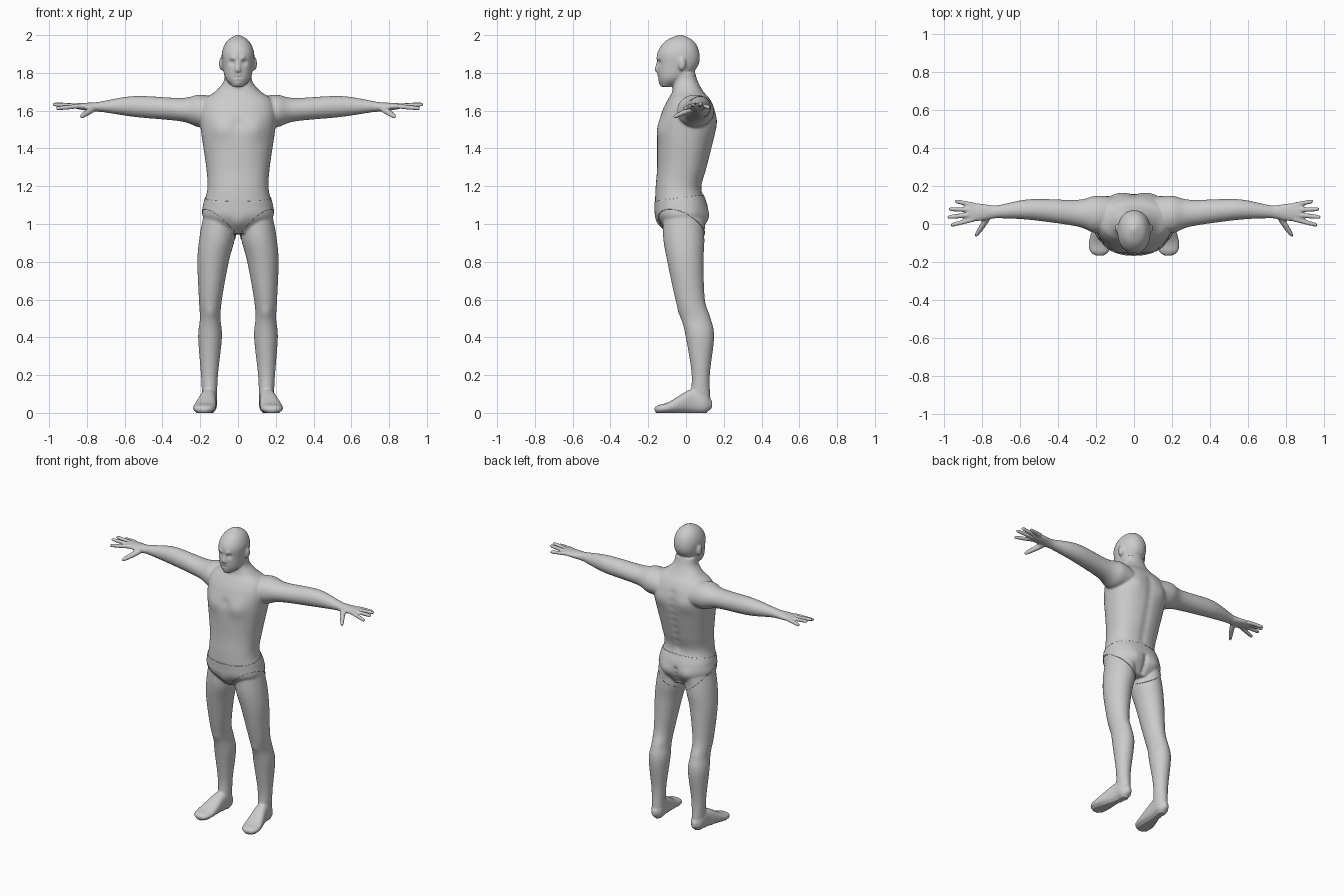
import bpy, bmesh, math
from mathutils import Vector, Matrix, kdtree

if "Cube" in bpy.data.objects:
    bpy.data.objects.remove(bpy.data.objects["Cube"])

bm = bmesh.new()


def spline(rows, sub=6):
    """Catmull-Rom interpolation through ring rows."""
    out = []
    for i in range(len(rows) - 1):
        a, b, c, d = rows[max(i - 1, 0)], rows[i], rows[i + 1], rows[min(i + 2, len(rows) - 1)]
        for k in range(sub):
            t = k / sub
            out.append([q + t * ((r - p) + t * (2 * p - 5 * q + 4 * r - s + t * (3 * (q - r) + s - p))) / 2
                        for p, q, r, s in zip(a, b, c, d)])
    return out + [list(rows[-1])]


def tube(axis, rows, side=1, power=2, n=32):
    """Closed loft; each row = position on axis, two centre coords, two radii."""
    rings = []
    for t, a, b, ra, rb in spline(rows):
        ring = []
        for k in range(n):
            ang = 2 * math.pi * k / n
            c, s = math.cos(ang), math.sin(ang)
            u = a + abs(ra) * math.copysign(abs(c) ** (2 / power), c)
            v = b + abs(rb) * math.copysign(abs(s) ** (2 / power), s)
            x, y, z = {'x': (t, u, v), 'y': (u, t, v), 'z': (u, v, t)}[axis]
            ring.append(bm.verts.new((x * side, y, z)))
        rings.append(ring)
    for r, q in zip(rings, rings[1:]):
        for k in range(n):
            bm.faces.new((r[k], r[k - 1], q[k - 1], q[k]))
    bm.faces.new(rings[0])
    bm.faces.new(rings[-1])


def column(rows, power):
    """Centred upright loft; each row = z, y centre, x radius, y radius."""
    tube('z', [(z, 0, y, rx, ry) for z, y, rx, ry in rows], power=power, n=48)


# torso and neck
column([(.95, -.012, .11, .08), (1.03, -.022, .183, .131), (1.1, -.027, .181, .136), (1.19, -.039, .162, .122),
        (1.3, -.021, .168, .132), (1.5, .004, .197, .154), (1.6, .014, .203, .139), (1.66, .016, .18, .111),
        (1.7, .01, .122, .083), (1.75, -.001, .078, .066), (1.8, -.012, .071, .06)], 2.3)

# head
column([(1.725, -.107, .026, .022), (1.77, -.07, .066, .076), (1.84, -.043, .082, .108), (1.91, -.04, .085, .11),
        (1.97, -.034, .057, .073), (2.002, -.03, .006, .008)], 2.15)

# nose
column([(1.875, -.142, .008, .008), (1.818, -.151, .015, .015), (1.803, -.147, .013, .01)], 2)

for s in (1, -1):
    # ear
    bmesh.ops.create_uvsphere(bm, u_segments=24, v_segments=16, radius=1,
                              matrix=Matrix.LocRotScale(Vector((.084 * s, -.022, 1.849)), None,
                                                        Vector((.017, .022, .037))))
    # arm and palm
    tube('x', [(.1, .055, 1.595, .08, .07), (.2, .05, 1.598, .098, .087), (.3, .057, 1.605, .07, .062),
               (.54, .076, 1.622, .055, .056), (.7, .066, 1.622, .036, .032), (.74, .063, 1.62, .035, .026),
               (.82, .062, 1.622, .047, .019), (.875, .063, 1.626, .04, .012)], s)
    # fingers, from index to little
    for i in range(4):
        root = Vector((.84, .025 + .025 * i, 1.624))
        tip = Vector((.98 - .012 * (i - 1.2) ** 2, .042 * i - .006, 1.637 - .01 * (i - 1.6) ** 2))
        tube('x', [(*root.lerp(tip, f), r, r) for f, r in ((0, .013), (.5, .0125), (.92, .011), (1.02, .005))],
             s, n=16)
    # thumb
    tube('y', [(.05, .765, 1.612, .02, .014), (.01, .784, 1.599, .02, .017),
               (-.05, .822, 1.573, .014, .013), (-.066, .831, 1.567, .007, .007)], s, n=16)
    # leg
    tube('z', [(1.06, .1, -.02, .08, .1), (.93, .11, -.012, .094, .109), (.8, .132, -.003, .083, .096),
               (.6, .146, .022, .061, .078), (.5, .147, .053, .055, .078), (.4, .148, .074, .063, .075),
               (.2, .151, .078, .045, .048), (.06, .15, .075, .038, .055)], s)
    # foot
    tube('y', [(-.167, .18, .018, .02, .01), (-.145, .181, .021, .049, .021), (-.09, .177, .029, .06, .029),
               (.03, .157, .063, .043, .063), (.1, .151, .05, .039, .05), (.139, .15, .045, .012, .018)],
         s, power=2.4)

bmesh.ops.recalc_face_normals(bm, faces=bm.faces[:])
mesh = bpy.data.meshes.new("body")
bm.to_mesh(mesh)
bm.free()
body = bpy.data.objects.new("body", mesh)
bpy.context.collection.objects.link(body)

# fuse all parts into one skin
fuse = body.modifiers.new("fuse", 'REMESH')
fuse.mode = 'VOXEL'
fuse.voxel_size = .006
soften = body.modifiers.new("soften", 'SMOOTH')
soften.iterations = 6
bpy.context.view_layer.update()
skin = bpy.data.meshes.new_from_object(body.evaluated_get(bpy.context.evaluated_depsgraph_get()))
body.modifiers.clear()
body.data = skin

# sculpting: soft dabs pressed along y on the front (-1) or back (1) surface
kd = kdtree.KDTree(len(skin.vertices))
for v in skin.vertices:
    kd.insert((v.co.x, 0, v.co.z), v.index)
kd.balance()
facing = [v.normal.y for v in skin.vertices]


def dab(face, x, z, r, push):
    """Positive push raises the surface; mirrored when off centre."""
    for s in ((1, -1) if x else (1,)):
        for _, i, d in kd.find_range((x * s, 0, z), 2.2 * r):
            skin.vertices[i].co.y += face * push * max(0, face * facing[i]) * math.exp(-(d / r) ** 2)


# eye sockets, brows, eyes, chin, lips, mouth, chest, breastbone, groin, knees
for d in ((.034, 1.855, .014, -.014), (.028, 1.877, .013, .008), (.034, 1.852, .007, .005),
          (0, 1.742, .016, .006), (.01, 1.785, .007, .004), (.009, 1.768, .007, .004), (.012, 1.776, .007, -.006),
          (.095, 1.5, .055, .012), (0, 1.53, .03, -.006), (0, 1.0, .035, .013), (.147, .53, .03, .006)):
    dab(-1, *d)
# shoulder blades, buttocks, spine groove and cleft
dab(1, .105, 1.54, .06, .012)
dab(1, .08, 1.03, .05, .014)
for i in range(9):
    dab(1, 0, 1.2 + .05 * i, .026, -.006)
for i in range(4):
    dab(1, 0, .97 + .03 * i, .017, -.012)
# flat soles
for v in skin.vertices:
    if v.co.z < .005:
        v.co.z = 0
skin.shade_smooth()

# briefs: pelvis skin trimmed at waist and legs, slightly inflated
bm = bmesh.new()
bm.from_mesh(skin)


def trim(point, normal, above):
    bmesh.ops.bisect_plane(bm, geom=bm.verts[:] + bm.edges[:] + bm.faces[:], plane_co=point,
                           plane_no=Vector(normal).normalized(), clear_outer=above, clear_inner=not above)


trim((0, 0, 1.142), (0, -.135, 1), True)
for s in (1, -1):
    trim((0, -.04, .922), (-.8 * s, .4, 1), False)
bm.normal_update()
for v in bm.verts:
    v.co += v.normal * .004
cloth = bpy.data.meshes.new("briefs")
bm.to_mesh(cloth)
bm.free()
cloth.shade_smooth()
briefs = bpy.data.objects.new("briefs", cloth)
bpy.context.collection.objects.link(briefs)
hem = briefs.modifiers.new("hem", 'SOLIDIFY')
hem.thickness = .006
hem.offset = -1
